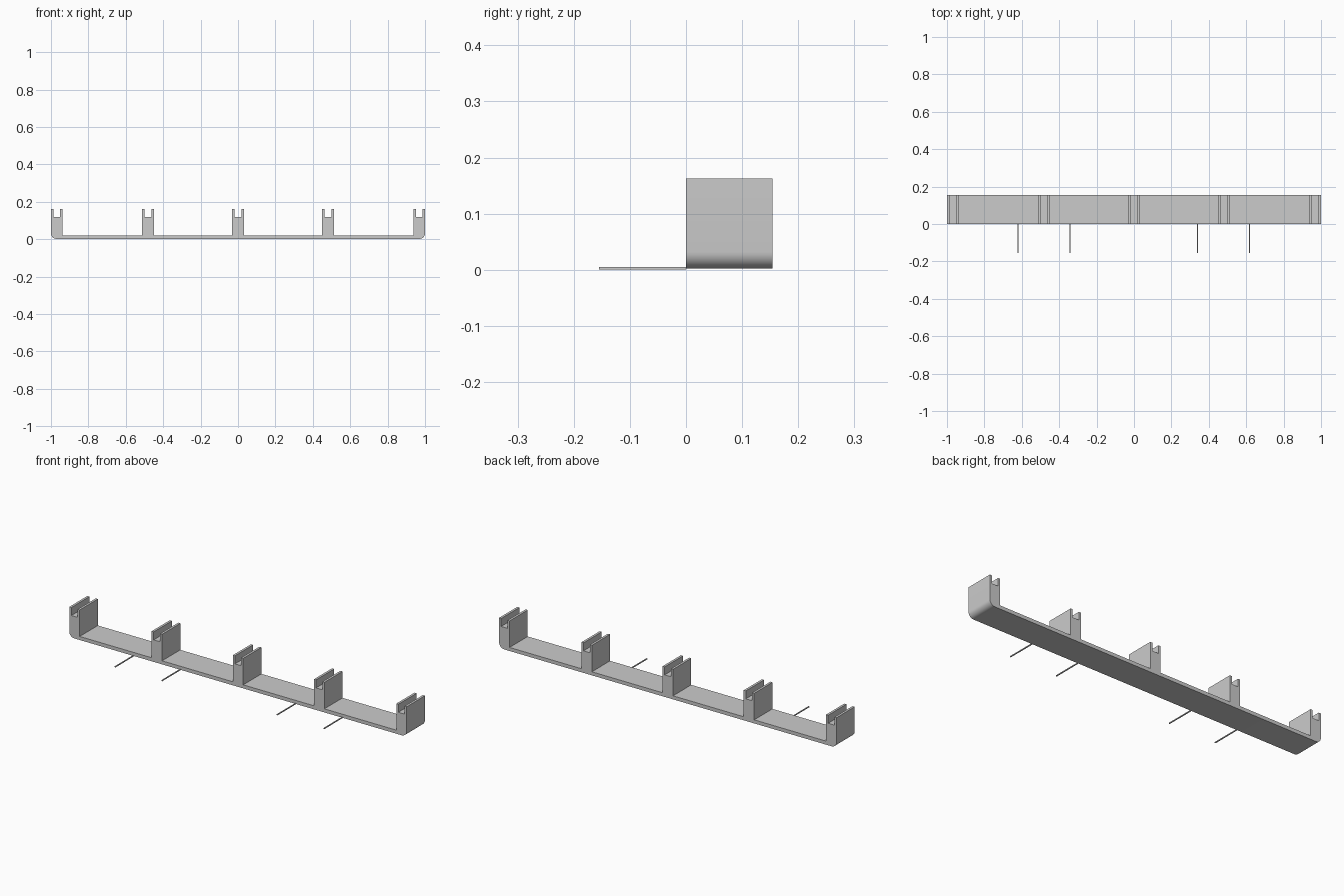
import bpy, bmesh, math

cube = bpy.data.objects.get("Cube")
if cube:
    bpy.data.objects.remove(cube, do_unlink=True)

# Single grey finish
grey = bpy.data.materials.new("light_grey")
grey.use_nodes = True
COLOR = (0.6, 0.6, 0.6, 1)
grey.diffuse_color = COLOR
grey.node_tree.nodes["Principled BSDF"].inputs["Base Color"].default_value = COLOR

DEPTH, HEIGHT = 0.154, 0.163
FLOOR, SLOT_Z = 0.021, 0.12
POST_W, WALL = 0.062, 0.0125
RADIUS, BOTTOM = 0.03, 0.002
POSTS = [-0.969, -0.481, 0, 0.481, 0.969]


def finish(name, bm):
    mesh = bpy.data.meshes.new(name)
    bmesh.ops.recalc_face_normals(bm, faces=bm.faces)
    bm.to_mesh(mesh)
    bm.free()
    mesh.materials.append(grey)
    obj = bpy.data.objects.new(name, mesh)
    bpy.context.collection.objects.link(obj)
    return obj


def corner(side):
    """Rounded lower corner, from the bottom edge up to the outer wall."""
    steps = 8
    return [(side * (1 - RADIUS + RADIUS * math.sin(a)),
             BOTTOM + RADIUS * (1 - math.cos(a)))
            for a in (math.pi / 2 * i / steps for i in range(steps + 1))]


# Rail profile: rounded underside, then slotted posts along the top
profile = corner(1)
for x in reversed(POSTS):
    outer, inner = POST_W / 2, POST_W / 2 - WALL
    post = [(x + outer, FLOOR), (x + outer, HEIGHT), (x + inner, HEIGHT),
            (x + inner, SLOT_Z), (x - inner, SLOT_Z), (x - inner, HEIGHT),
            (x - outer, HEIGHT), (x - outer, FLOOR)]
    if x == POSTS[-1]:
        post = post[1:]
    if x == POSTS[0]:
        post = post[:-1]
    profile += post
profile += corner(-1)[::-1]

bm = bmesh.new()
face = bm.faces.new([bm.verts.new((x, 0, z)) for x, z in profile])
ext = bmesh.ops.extrude_face_region(bm, geom=[face])
bmesh.ops.translate(bm, vec=(0, DEPTH, 0),
                    verts=[g for g in ext["geom"] if isinstance(g, bmesh.types.BMVert)])
rail = finish("slotted_rail", bm)
bpy.context.view_layer.objects.active = rail
rail.select_set(True)
bpy.ops.object.shade_smooth_by_angle(angle=math.radians(30))

# Thin pins projecting forward from the lower edge
PIN_LEN, PIN_W = 0.155, 0.005
for label, x in (("right_outer", -0.62), ("right_inner", -0.343),
                 ("left_inner", 0.34), ("left_outer", 0.617)):
    bm = bmesh.new()
    bmesh.ops.create_cube(bm, size=1)
    bmesh.ops.scale(bm, vec=(PIN_W, PIN_LEN, PIN_W), verts=bm.verts)
    bmesh.ops.translate(bm, vec=(x, -PIN_LEN / 2, PIN_W / 2), verts=bm.verts)
    finish(label + "_pin", bm)
